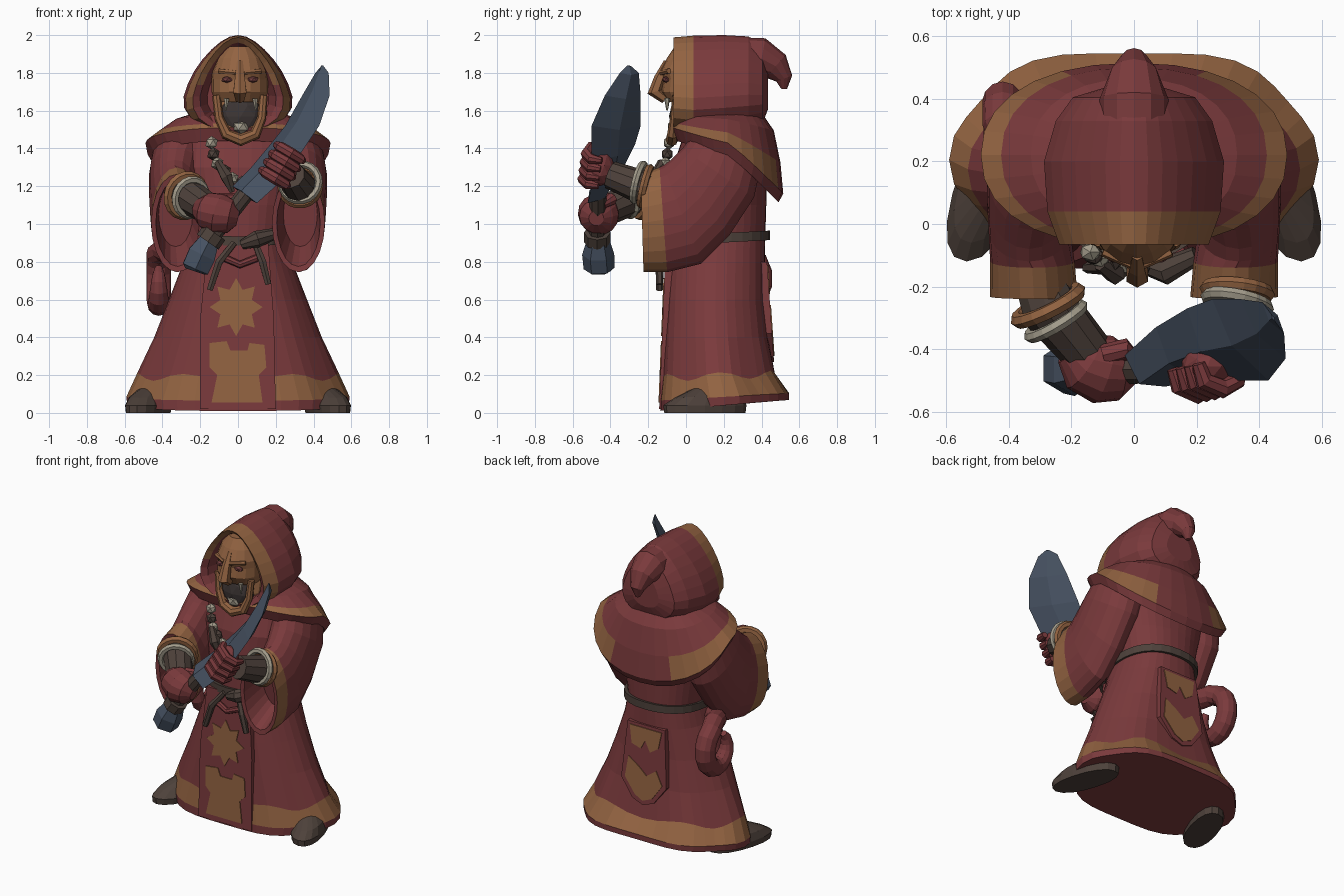
import bpy, bmesh, math
from mathutils import Vector as V

if "Cube" in bpy.data.objects:
    bpy.data.objects.remove(bpy.data.objects["Cube"])

COLS = {"robe red": (.195, .042, .045), "trim ochre": (.29, .125, .053), "leather brown": (.075, .053, .043),
        "steel blue": (.062, .084, .122), "bone": (.37, .335, .26), "mouth dark": (.045, .035, .034),
        "eye red": (.17, .05, .05)}
MATS = {}
for k, c in COLS.items():
    MATS[k] = bpy.data.materials.new(k)
    MATS[k].diffuse_color = (*c, 1)
RED, OCHRE, BROWN, STEEL, BONE, DARK, EYE = COLS


def finish(name, bm, names):
    bmesh.ops.recalc_face_normals(bm, faces=bm.faces)
    me = bpy.data.meshes.new(name)
    bm.to_mesh(me)
    bm.free()
    for m in names:
        me.materials.append(MATS[m])
    ob = bpy.data.objects.new(name, me)
    bpy.context.collection.objects.link(ob)
    return ob


def loft(name, rings, mat, n=20, p=1.0, warp=None, sx=1):
    """Skin closed rings (centre, u, v); mat is a name or rule(band, angle), band -1 is a cap."""
    bm, rows, names = bmesh.new(), [], []

    def idx(m):
        if m not in names:
            names.append(m)
        return names.index(m)
    rule = mat if callable(mat) else (lambda b, a: mat)
    for i, (c, u, v) in enumerate(rings):
        row = []
        for k in range(n):
            a = 2 * math.pi * k / n
            ca, sa = math.cos(a), math.sin(a)
            q = V(c) + V(u) * math.copysign(abs(ca) ** p, ca) + V(v) * math.copysign(abs(sa) ** p, sa)
            if warp:
                q = warp(i, a, q)
            row.append(bm.verts.new((q.x * sx, q.y, q.z)))
        rows.append(row)
    for i in range(len(rows) - 1):
        for k in range(n):
            j = (k + 1) % n
            f = bm.faces.new((rows[i][k], rows[i][j], rows[i + 1][j], rows[i + 1][k]))
            f.material_index = idx(rule(i, 2 * math.pi * (k + .5) / n))
    for row in (rows[0], rows[-1]):
        bm.faces.new(row).material_index = idx(rule(-1, 0))
    return finish(name, bm, names)


def tube(name, pts, radii, mat, n=10, ref=(1, 0, 0)):
    pts = [V(p) for p in pts]
    rings = []
    for i, p in enumerate(pts):
        t = (pts[min(i + 1, len(pts) - 1)] - pts[max(i - 1, 0)]).normalized()
        u = V(ref).cross(t).normalized()
        r = radii[i] if isinstance(radii, (list, tuple)) else radii
        rings.append((p, u * r, t.cross(u) * r))
    return loft(name, rings, mat, n)


def blob(name, c, s, mat, sub=2):
    bm = bmesh.new()
    bmesh.ops.create_icosphere(bm, subdivisions=sub, radius=1)
    for v in bm.verts:
        v.co = V((v.co.x * s[0] + c[0], v.co.y * s[1] + c[1], v.co.z * s[2] + c[2]))
    return finish(name, bm, [mat])


def plate(name, pts, yf, depth, mat):
    """Polygon in x,z laid on the slanted plane yf(z), extruded by depth in y."""
    bm = bmesh.new()
    f = bm.faces.new([bm.verts.new((x, yf(z), z)) for x, z in pts])
    r = bmesh.ops.extrude_face_region(bm, geom=[f])
    for v in r["geom"]:
        if isinstance(v, bmesh.types.BMVert):
            v.co.y += depth
    return finish(name, bm, [mat])


def bangle(name, c, d, R, r, mat):
    bpy.ops.mesh.primitive_torus_add(major_radius=R, minor_radius=r, major_segments=18, minor_segments=6,
                                     location=c, rotation=V(d).to_track_quat('Z', 'Y').to_euler())
    ob = bpy.context.object
    ob.name = name
    ob.data.materials.append(MATS[mat])


# robe: z, centre y, half width, half depth, back tilt
PROF = [(.04, .205, .57, .35, .03), (.085, .205, .575, .35, .02), (.195, .175, .52, .305, .01),
        (.4, .16, .435, .28, 0), (.6, .155, .36, .265, 0), (.8, .16, .285, .26, 0), (.93, .165, .25, .255, .01),
        (1.1, .17, .28, .255, 0), (1.3, .18, .33, .25, 0), (1.45, .2, .32, .22, 0), (1.56, .2, .2, .18, 0)]
FOLD = [.028, .028, .022, .02, .015, .01]


def robe_fold(i, a, q):
    k = 1 + (FOLD[i] if i < 6 else 0) * math.cos(6 * a)
    c = V((0, PROF[i][1], 0))
    lift = .02 * math.cos(6 * a) if i == 2 else 0
    return V((q.x * k, c.y + (q.y - c.y) * k, q.z + lift))


loft("robe", [((0, y, z), (rx, 0, 0), (0, ry, t)) for z, y, rx, ry, t in PROF],
     lambda b, a: OCHRE if b == 1 else RED, 36, .87, robe_fold)

# belt with knot and hanging cords
loft("belt", [((0, .165, z), (r, 0, 0), (0, r + .005, .015)) for z, r in
              ((.905, .25), (.9, .275), (.95, .275), (.945, .25))], BROWN, 28, .87)
tube("belt_knot", [(.02, -.13, .89), (.1, -.15, .92), (.2, -.1, .95)], [.025, .045, .03], BROWN, 8, (0, 0, 1))
tube("cord_left", [(-.02, -.12, .9), (-.1, -.14, .8), (-.15, -.14, .65)], [.018, .022, .018], BROWN, 6)
tube("cord_right", [(.09, -.12, .9), (.13, -.14, .8), (.16, -.14, .68)], [.018, .022, .018], BROWN, 6)
tube("red_sash", [(-.07, -.12, .82), (.01, -.13, .785), (.1, -.12, .82)], .02, RED, 8, (0, 0, 1))

# front panel with painted emblems
front = lambda z: -.143 + .04 * z
plate("front_panel", [(-.2, .02), (.2, .02), (.19, .5), (.16, .9), (-.16, .9), (-.2, .5)], front, .08, RED)
star = []
for k in range(16):
    r = .14 if k % 2 == 0 else .09
    star.append((-.01 + r * math.cos(k * math.pi / 8), .56 + r * 1.1 * math.sin(k * math.pi / 8)))
plate("star_emblem", star, lambda z: front(z) - .005, .006, OCHRE)
plate("tower_emblem", [(-.14, .055), (.13, .055), (.11, .2), (.15, .24), (.14, .36), (.06, .37), (.05, .33),
                       (-.04, .33), (-.06, .38), (-.15, .37), (-.15, .24), (-.11, .2)],
      lambda z: front(z) - .005, .006, OCHRE)

# back panel
back = lambda z: .485 - .07 * z
plate("back_panel", [(-.14, .8), (.14, .8), (.17, .42), (.08, .3), (0, .27), (-.08, .3), (-.17, .42)],
      back, -.06, RED)
plate("back_emblem_top", [(-.12, .78), (.12, .78), (.1, .66), (.03, .64), (0, .7), (-.04, .63), (-.1, .67)],
      lambda z: back(z) + .005, -.006, OCHRE)
plate("back_emblem_low", [(-.09, .52), (-.02, .47), (.04, .52), (.12, .57), (.14, .43), (.06, .33), (0, .3),
                          (-.07, .33), (-.14, .43)], lambda z: back(z) + .005, -.006, OCHRE)

# shoulder mantle, dropping to the back
MR = [(.22, .18, 1.59, 0), (.33, .245, 1.555, .06), (.425, .28, 1.485, .16), (.49, .295, 1.43, .27),
      (.455, .27, 1.365, .25), (.3, .2, 1.42, .1)]


def mantle_drop(i, a, q):
    s, d = math.sin(a), MR[i][3]
    return q + V((0, 0, -d * s if s > 0 else -.3 * d * s))


loft("mantle", [((0, .22, z), (rx, 0, 0), (0, ry, 0)) for rx, ry, z, d in MR],
     lambda b, a: OCHRE if b == 2 and math.sin(a) < .85 else RED, 28, .9, mantle_drop)

# wide sleeves: top point and bottom point in y,z, centre x, half width
SL = [((.1, 1.5), (.36, 1.38), .26, .1), ((.03, 1.46), (.40, 1.32), .3, .15), ((-.02, 1.4), (.36, 1.14), .325, .145),
      ((-.08, 1.34), (.23, .94), .335, .135), ((-.12, 1.31), (.08, .79), .335, .13),
      ((-.14, 1.3), (-.1, .745), .325, .135), ((-.24, 1.265), (-.225, .745), .32, .14),
      ((-.235, 1.235), (-.22, .775), .32, .115), ((-.1, 1.22), (-.06, .88), .33, .09)]
for side, sx in (("right", 1), ("left", -1)):
    loft(side + "_sleeve", [((x, (a[0] + b[0]) / 2, (a[1] + b[1]) / 2), (w, 0, 0),
                             (0, (a[0] - b[0]) / 2, (a[1] - b[1]) / 2)) for a, b, x, w in SL],
         lambda b, a: OCHRE if b == 5 else RED, 20, 1, None, sx)
    # boots, toes turned outward
    loft(side + "_boot", [((.475, .1, 0), (.1, 0, 0), (.06, -.215, 0)), ((.475, .1, .04), (.105, 0, 0), (.06, -.22, 0)),
                          ((.47, .12, .09), (.09, 0, 0), (.05, -.18, -.01)),
                          ((.45, .14, .14), (.06, 0, 0), (.02, -.1, -.01))], BROWN, 16, .9, None, sx)

# forearms with bangles
tube("right_forearm", [(.33, -.12, 1.15), (.33, -.22, 1.19), (.28, -.4, 1.26)], [.07, .092, .075], BROWN)
bangle("right_bone_bangle", (.33, -.25, 1.22), (-.2, -1, .25), .1, .02, BONE)
bangle("right_ochre_bangle", (.33, -.215, 1.2), (-.1, -1, .25), .1, .022, OCHRE)
tube("left_forearm", [(-.33, -.12, 1.15), (-.27, -.27, 1.15), (-.14, -.42, 1.07)], [.07, .095, .08], BROWN)
bangle("left_ochre_bangle", (-.275, -.26, 1.15), (.5, -1, -.2), .108, .024, OCHRE)
bangle("left_bone_bangle", (-.25, -.31, 1.14), (.6, -1, -.2), .096, .02, BONE)

# gloved hands: a closed fist over the blade, a padded glove on the grip
c, axis, across = V((.235, -.455, 1.31)), V((.45, .1, .75)).normalized(), V((.75, 0, -.45)).normalized()
blob("right_palm", c, (.085, .075, .11), RED)
for i in range(4):
    b = c + axis * (i - 1.5) * .052
    tube("right_finger_%d" % (i + 1),
         [b - across * .08, b - across * .06 + V((0, -.055, 0)), b + across * .01 + V((0, -.08, 0)),
          b + across * .065 + V((0, -.055, 0)), b + across * .08], [.022, .03, .032, .028, .018], RED, 8, axis)
tube("left_glove", [(-.2, -.4, 1.08), (-.16, -.44, 1.07), (-.1, -.465, 1.05), (-.04, -.475, 1.04), (0, -.475, 1.03)],
     [.06, .1, .112, .09, .04], RED, 14, (0, 0, 1))
tube("left_thumb", [(-.1, -.42, 1.13), (-.03, -.4, 1.13), (.01, -.44, 1.1)], [.035, .035, .02], RED, 8, (0, 0, 1))

# knife: spine and cutting edge pairs
BL = [((-.03, -.42, 1.2), (.1, -.52, 1.11)), ((.07, -.33, 1.3), (.2, -.5, 1.2)), ((.17, -.27, 1.42), (.31, -.5, 1.34)),
      ((.25, -.24, 1.52), (.43, -.5, 1.52)), ((.34, -.24, 1.68), (.485, -.43, 1.68)),
      ((.41, -.25, 1.8), (.48, -.35, 1.8)), ((.44, -.29, 1.835), (.45, -.31, 1.84))]
rings = []
for i, (s, e) in enumerate(BL):
    s, e = V(s), V(e)
    u = (e - s) / 2
    rings.append(((s + e) / 2, u, u.cross(V((.45, .12, .65))).normalized() * (.05, .045, .04, .04, .033, .02, .005)[i]))
loft("blade", rings, STEEL, 4)
tube("knife_grip", [(.04, -.465, 1.16), (-.15, -.47, .92)], .045, BROWN, 8)
tube("grip_collar", [(-.125, -.47, .955), (-.16, -.47, .905)], .07, BROWN, 8)
tube("pommel", [(-.15, -.465, .915), (-.19, -.465, .84), (-.225, -.46, .765), (-.23, -.46, .75)],
     [.06, .085, .082, .06], STEEL, 6)


# hood, narrow at the top and flared below
def egg(i, a, q):
    s = math.sin(a)
    return V((q.x * (1 - .36 * s - (.12 * s if s < 0 else 0)), q.y, q.z))


HOOD = [(.06, .15, .19, 1.73), (-.04, .185, .225, 1.735), (-.065, .22, .25, 1.738), (.04, .255, .262, 1.735),
        (.2, .265, .257, 1.743), (.33, .23, .245, 1.748), (.405, .18, .205, 1.735), (.435, .09, .11, 1.72)]
loft("hood", [((0, y, z), (rx, 0, 0), (0, 0, rz)) for y, rx, rz, z in HOOD],
     lambda b, a: OCHRE if b == 2 or (b == 1 and math.sin(a) > -.1) else RED, 24, 1, egg)
tube("hood_tip", [(0, .24, 1.88), (0, .4, 1.875), (0, .475, 1.835), (0, .52, 1.77), (0, .52, 1.715)],
     [.11, .11, .08, .045, .015], RED, 12)

# carved mask face with open mouth
loft("mask", [((.01, .02, z), (rx, 0, 0), (0, ry, 0)) for z, rx, ry in
              ((1.645, .13, .115), (1.7, .15, .15), (1.765, .15, .14), (1.81, .145, .155), (1.88, .12, .12),
               (1.94, .07, .08))], OCHRE, 16)
blob("cheeks", (.012, .03, 1.58), (.15, .1, .16), OCHRE)
tube("nose", [(.01, -.1, 1.86), (.01, -.14, 1.77), (.01, -.165, 1.7), (.01, -.11, 1.66)],
     [.018, .03, .04, .025], OCHRE, 6)
for s in (-1, 1):
    blob("eye", (.01 + s * .068, -.105, 1.765), (.034, .022, .018), EYE, 1)
    tube("brow", [(.01 + s * .02, -.13, 1.8), (.01 + s * .11, -.09, 1.81)], .014, OCHRE, 6, (0, 0, 1))
    tube("fang", [(.015 + s * .075, -.1, 1.665), (.015 + s * .08, -.1, 1.6)], [.016, .004], BONE, 6)
blob("mouth", (.015, -.005, 1.57), (.125, .085, .125), DARK)
blob("lower_teeth", (.015, -.06, 1.515), (.05, .04, .04), BONE, 1)
tube("jaw", [(-.115, -.05, 1.68), (-.1, -.06, 1.56), (-.06, -.07, 1.475), (.015, -.075, 1.445), (.09, -.07, 1.475),
             (.125, -.06, 1.56), (.135, -.05, 1.68)], [.022, .024, .03, .033, .03, .024, .022], OCHRE, 8, (0, 1, 0))

# necklace of bone and leather beads
for i, (x, z) in enumerate([(-.14, 1.43), (-.13, 1.37), (-.11, 1.32), (-.07, 1.28), (-.03, 1.24), (.02, 1.22)]):
    blob("necklace_bead_%d" % (i + 1), (x, -.09 - .01 * i, z), (.036, .032, .036), BROWN if i % 2 else BONE, 1)
tube("necklace_charm", [(-.11, -.13, 1.33), (-.06, -.16, 1.25), (-.03, -.15, 1.17)], [.02, .035, .015], BROWN, 6)

# curled tail on the left
tail = [(-.28, .1, .83)]
for k in range(15):
    a = math.radians(112 - 24 * k)
    r = .155 - .0045 * k
    tail.append((-.37 - .05 * min(k, 2) / 2, .26 + r * math.cos(a), .7 + r * 1.08 * math.sin(a)))
tube("tail", tail, [.065] * 8 + [.063, .06, .056, .052, .047, .04, .032, .02], RED, 12)

for m in bpy.data.materials:
    if m.users and not m.is_grease_pencil:
        m.use_nodes = True
        m.node_tree.nodes["Principled BSDF"].inputs["Base Color"].default_value = m.diffuse_color
